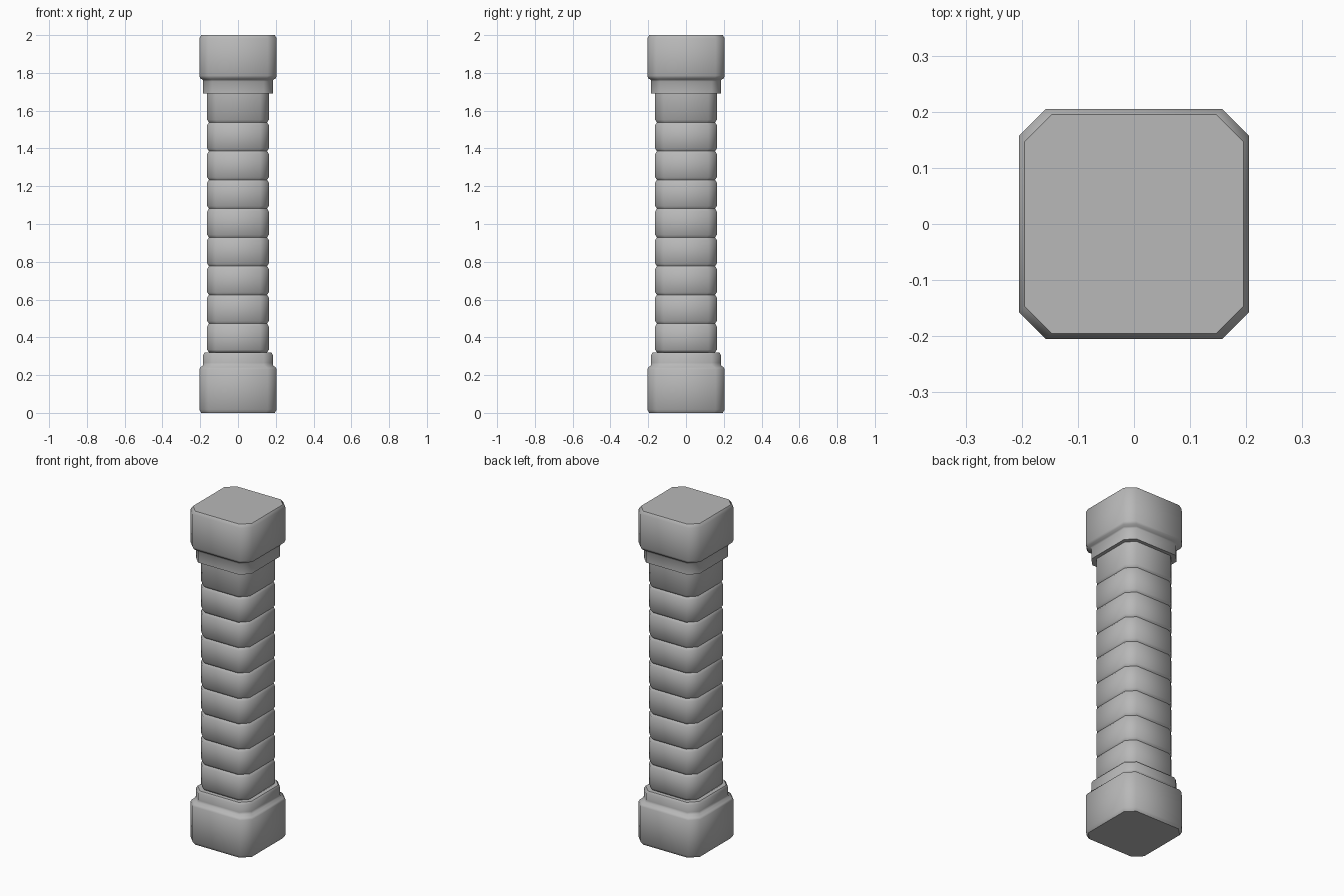
import bpy
import bmesh
import math

default_cube = bpy.data.objects.get("Cube")
if default_cube:
    bpy.data.objects.remove(default_cube, do_unlink=True)

stone = bpy.data.materials.new("grey_stone")
stone.use_nodes = True
grey = (0.48, 0.48, 0.48, 1)
stone.diffuse_color = grey
stone.node_tree.nodes["Principled BSDF"].inputs["Base Color"].default_value = grey


def loft(name, profile, cut):
    """Stack chamfered squares given as (half width, height) and skin them."""
    bm = bmesh.new()
    rings = []
    for r, z in profile:
        a = r - cut
        corners = [(r, -a), (r, a), (a, r), (-a, r),
                   (-r, a), (-r, -a), (-a, -r), (a, -r)]
        rings.append([bm.verts.new((x, y, z)) for x, y in corners])
    for low, high in zip(rings, rings[1:]):
        for i in range(8):
            j = (i + 1) % 8
            bm.faces.new((low[i], low[j], high[j], high[i]))
    bm.faces.new(rings[0][::-1])
    bm.faces.new(rings[-1])
    mesh = bpy.data.meshes.new(name)
    bm.to_mesh(mesh)
    bm.free()
    mesh.materials.append(stone)
    obj = bpy.data.objects.new(name, mesh)
    bpy.context.collection.objects.link(obj)
    bpy.ops.object.select_all(action="DESELECT")
    obj.select_set(True)
    bpy.context.view_layer.objects.active = obj
    bpy.ops.object.shade_smooth_by_angle(angle=math.radians(50))


# Base block with a rounded collar
loft("base", [(0.195, 0), (0.205, 0.018), (0.205, 0.23), (0.199, 0.241),
              (0.186, 0.251), (0.184, 0.265), (0.184, 0.307),
              (0.177, 0.32)], 0.048)

# Shaft of stacked blocks with pinched joints
bottom, top, count = 0.32, 1.69, 9
pitch = (top - bottom) / count
shaft = []
for k in range(count):
    z = bottom + k * pitch
    shaft += [(0.154, z), (0.163, z + 0.014)]
    if k < count - 1:
        shaft.append((0.163, z + pitch - 0.014))
shaft.append((0.163, top))
loft("shaft", shaft, 0.045)

# Capital with a square-edged neck
loft("capital", [(0.184, 1.69), (0.184, 1.755), (0.188, 1.765),
                 (0.2, 1.771), (0.205, 1.785), (0.205, 1.982),
                 (0.195, 2)], 0.048)
